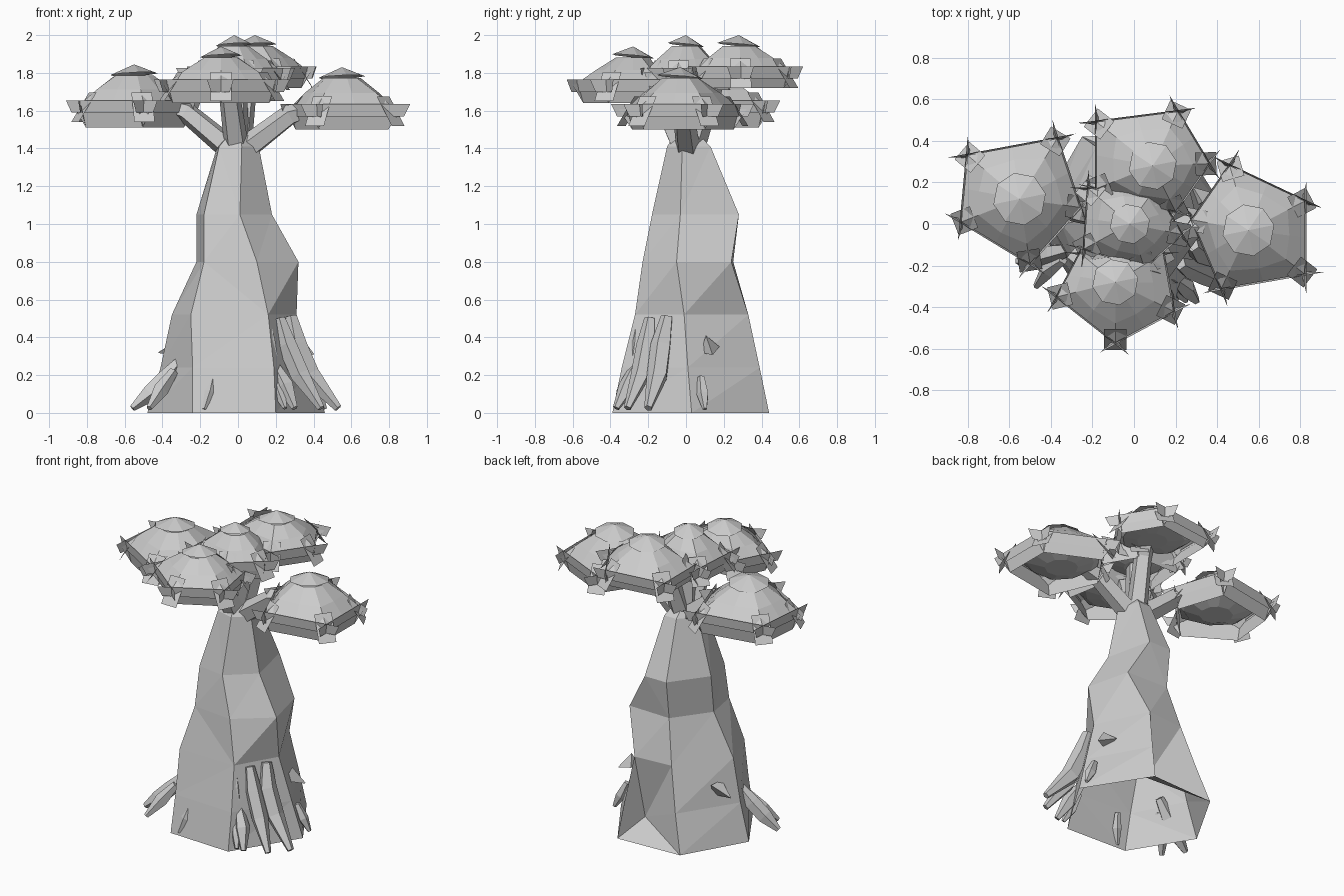
import bpy, bmesh, math
from mathutils import Vector

if "Cube" in bpy.data.objects:
    bpy.data.objects.remove(bpy.data.objects["Cube"])

GREY = bpy.data.materials.new("plain_grey")
GREY.diffuse_color = (0.6, 0.6, 0.6, 1)
GREY.use_nodes = True
GREY.node_tree.nodes["Principled BSDF"].inputs["Base Color"].default_value = GREY.diffuse_color


def finish(bm, name):
    bmesh.ops.recalc_face_normals(bm, faces=bm.faces)
    mesh = bpy.data.meshes.new(name)
    bm.to_mesh(mesh)
    bm.free()
    mesh.materials.append(GREY)
    obj = bpy.data.objects.new(name, mesh)
    bpy.context.collection.objects.link(obj)
    return obj


def loft(bm, rings, cap_start=False, cap_end=False):
    """Bridge closed rings of equal point count, returning the vertex loops."""
    loops = [[bm.verts.new(p) for p in ring] for ring in rings]
    n = len(loops[0])
    for a, b in zip(loops, loops[1:]):
        for i in range(n):
            j = (i + 1) % n
            bm.faces.new((a[i], a[j], b[j], b[i]))
    if cap_start:
        bm.faces.new(loops[0][::-1])
    if cap_end:
        bm.faces.new(loops[-1])
    return loops


def tube(name, path, radii, sides=5):
    """Tapered faceted limb along a path."""
    pts = [Vector(p) for p in path]
    rings = []
    for k, p in enumerate(pts):
        d = (pts[min(k + 1, len(pts) - 1)] - pts[max(k - 1, 0)]).normalized()
        u = d.cross(Vector((0.3, 0.9, 0.1))).normalized()
        v = d.cross(u)
        rings.append([p + radii[k] * (u * math.cos(t) + v * math.sin(t))
                      for t in (2 * math.pi * i / sides for i in range(sides))])
    bm = bmesh.new()
    loft(bm, rings, True, True)
    return finish(bm, name)


# Trunk: irregular six-sided rings, open underneath
TRUNK = [
    (0.00, [(-.24, -.37), (.20, -.39), (.46, .03), (.20, .44), (-.25, .42), (-.48, .02)]),
    (0.24, [(-.24, -.32), (.19, -.34), (.39, .01), (.18, .39), (-.18, .37), (-.41, .01)]),
    (0.52, [(-.25, -.26), (.16, -.27), (.31, -.01), (.15, .33), (-.11, .31), (-.35, .00)]),
    (0.80, [(-.18, -.20), (.10, -.23), (.32, -.05), (.25, .24), (-.05, .25), (-.22, .02)]),
    (1.05, [(-.18, -.15), (.01, -.18), (.18, -.03), (.11, .28), (-.05, .28), (-.22, .05)]),
    (1.41, [(-.10, -.07), (.02, -.10), (.11, -.02), (.07, .13), (-.02, .13), (-.11, .03)]),
    (1.47, [(-.05, -.04), (.01, -.06), (.06, -.01), (.04, .07), (-.02, .07), (-.06, .02)]),
]
bm = bmesh.new()
loops = loft(bm, [[(x, y, z) for x, y in ring] for z, ring in TRUNK], cap_end=True)
# Hollow in the lower back: the panel is pulled in to a single deep point
back = [loops[k][i] for k, i in ((0, 3), (1, 3), (2, 3), (2, 4), (1, 4), (0, 4))]
panel = [f for f in bm.faces if all(v in back for v in f.verts)]
bmesh.ops.delete(bm, geom=panel, context='FACES')
deep = bm.verts.new((.12, .26, .10))
for a, b in zip(back, back[1:] + back[:1]):
    bm.faces.new((a, b, deep))
bmesh.ops.triangulate(bm, faces=bm.faces[:])
finish(bm, "trunk")

# Roots: bent tapering prongs reaching the ground, forked on the front right
ROOTS = [
    ([(-.30, -.12, .28), (-.39, -.14, .18), (-.47, -.16, .10), (-.56, -.18, .025)], 1),
    ([(-.34, -.17, .22), (-.41, -.22, .12), (-.47, -.30, .025)], .9),
    ([(-.13, -.31, .20), (-.15, -.34, .11), (-.18, -.37, .02)], .6),
    ([(.15, -.25, .50), (.17, -.27, .38), (.20, -.28, .30)], .6),
    ([(.20, -.27, .24), (.25, -.31, .14), (.30, -.37, .025)], 1),
    ([(.19, -.29, .20), (.22, -.33, .10), (.25, -.37, .025)], .7),
    ([(.22, -.19, .50), (.26, -.21, .36), (.33, -.24, .20), (.44, -.31, .025)], 1.1),
    ([(.28, -.10, .51), (.31, -.13, .36), (.38, -.15, .20), (.53, -.20, .025)], 1.2),
    ([(.38, .08, .19), (.42, .09, .10), (.46, .10, .02)], .7),
]
for path, size in ROOTS:
    radii = [.028] + [.048] * (len(path) - 2) + [.018]
    tube("root", path, [r * size for r in radii], 5)

# Bark spikes: short stubs on the lower trunk
tube("bark_spike", [(.30, .12, .36), (.40, .14, .31)], (.06, .004), 3)
tube("bark_spike", [(-.30, .12, .36), (-.42, .13, .32)], (.06, .004), 3)


def canopy(corners, z_low, z_rim, z_peak, mid):
    """Five-sided leaf cloud: flaring skirt, faceted dome, cap, corner leaves."""
    c = Vector((mid[0], mid[1], 0))
    pts = [Vector((x, y, 0)) for x, y in corners]
    n = len(pts)
    at = lambda p, s, z: c + (p - c) * s + Vector((0, 0, z))

    # Skirt panels overshoot at their ends so they cross at the corners
    bm = bmesh.new()
    for i in range(n):
        a, b = pts[i], pts[(i + 1) % n]
        d = (b - a).normalized()
        for s0, s1, z0, z1, e0, e1 in ((.91, 1.0, z_low, z_rim - .012, .0, .05),
                                       (1.0, 1.03, z_rim - .05, z_rim + .015, .06, .085)):
            quad = [at(a, s0, z0) - d * e0, at(b, s0, z0) + d * e0,
                    at(b, s1, z1) + d * e1, at(a, s1, z1) - d * e1]
            bm.faces.new([bm.verts.new(p) for p in quad])
    finish(bm, "canopy_skirt")

    # Dome rings blend from the five-sided rim to a rounder top
    rim = []
    for i in range(n):
        rim += [pts[i], (pts[i] + pts[(i + 1) % n]) / 2]
    mean = sum((p - c).length for p in rim) / len(rim)

    def ring(f, z, rnd):
        return [c + (p - c).normalized() * f * ((p - c).length * (1 - rnd) + mean * rnd)
                + Vector((0, 0, z)) for p in rim]

    rise = z_peak - .055 - z_rim
    bm = bmesh.new()
    loft(bm, [ring(1, z_rim, 0), ring(.72, z_rim + rise * .48, .4),
              ring(.36, z_rim + rise * .98, 1)], cap_end=True)
    finish(bm, "canopy_dome")

    # Rounded leaf mass hanging inside the skirt
    bm = bmesh.new()
    loft(bm, [ring(.90, z_rim - .01, .3), ring(.72, z_rim - .05, .8),
              ring(.36, z_low + .04, 1)], cap_end=True)
    finish(bm, "canopy_underside")

    # Overhanging eight-sided cap
    bm = bmesh.new()
    r = mean * .45
    eave = []
    for i in range(8):
        t = 2 * math.pi * i / 8 + .2
        eave.append(bm.verts.new(c + Vector((r * math.cos(t), r * math.sin(t),
                                             z_peak - .052 + .012 * math.cos(t + 1)))))
    tip = bm.verts.new(c + Vector((0, 0, z_peak)))
    for i in range(8):
        bm.faces.new((eave[i], eave[(i + 1) % 8], tip))
    finish(bm, "canopy_cap")

    # Leaf plates leaning across each corner
    bm = bmesh.new()
    for p in pts:
        out = (p - c).normalized()
        side = Vector((-out.y, out.x, 0)) * .055
        lo = p + out * .035 + Vector((0, 0, z_rim - .10))
        hi = p - out * .065 + Vector((0, 0, z_rim + .055))
        bm.faces.new([bm.verts.new(q) for q in (lo - side, lo + side, hi + side, hi - side)])
    finish(bm, "corner_leaves")


# Canopies: corners, skirt bottom, rim, peak, centre
CANOPIES = [
    ([(-.80, .33), (-.37, .41), (-.26, .08), (-.50, -.19), (-.83, .01)],
     1.51, 1.64, 1.845, (-.55, .12)),
    ([(.46, .28), (.82, .11), (.82, -.24), (.42, -.31), (.28, .02)],
     1.50, 1.62, 1.83, (.55, -.03)),
    ([(-.18, .49), (.21, .54), (.36, .29), (.20, .06), (-.18, .17)],
     1.72, 1.82, 2.00, (.09, .28)),
    ([(-.37, -.35), (-.09, -.57), (.19, -.42), (.14, -.14), (-.26, -.14)],
     1.64, 1.75, 1.94, (-.09, -.28)),
    ([(-.22, .17), (.10, .17), (.23, -.05), (.05, -.21), (-.24, -.12)],
     1.70, 1.81, 2.00, (-.02, .00)),
]
for corners, z_low, z_rim, z_peak, mid in CANOPIES:
    canopy(corners, z_low, z_rim, z_peak, mid)
    # Branch from the trunk top up into the leaf cloud
    x, y = mid
    tube("branch", [(x * .08, y * .08 + .01, 1.40), (x * .5, y * .5, 1.40 + (z_rim - 1.4) * .8),
                    (x * .9, y * .9, z_rim + .02)], (.068, .058, .035), 5)
